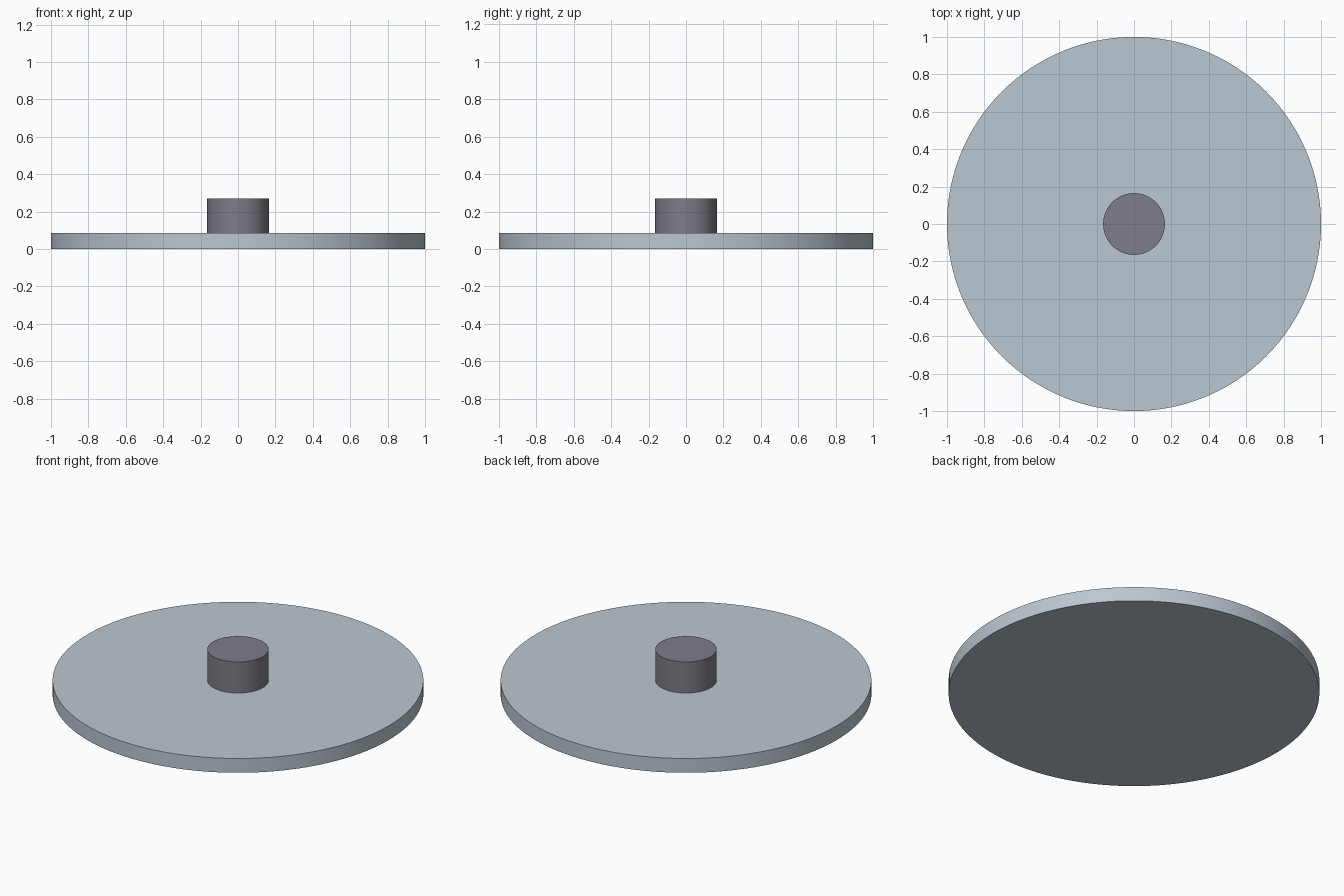
import bpy
import math

if "Cube" in bpy.data.objects:
    bpy.data.objects.remove(bpy.data.objects["Cube"])


def disc(name, radius, z0, z1, color):
    """Smooth-sided upright cylinder spanning z0 to z1."""
    bpy.ops.mesh.primitive_cylinder_add(
        vertices=128, radius=radius, depth=z1 - z0, location=(0, 0, (z0 + z1) / 2))
    ob = bpy.context.object
    ob.name = name
    bpy.ops.object.shade_smooth_by_angle(angle=math.radians(30))
    mat = bpy.data.materials.new(name + "_colour")
    mat.diffuse_color = color
    mat.use_nodes = True
    mat.node_tree.nodes["Principled BSDF"].inputs["Base Color"].default_value = mat.diffuse_color
    ob.data.materials.append(mat)
    return ob


PLATE_TOP = 0.085

# Wide flat plate
disc("plate", 1.0, 0.0, PLATE_TOP, (0.50, 0.57, 0.64, 1))

# Short central hub standing on the plate
disc("hub", 0.165, PLATE_TOP, 0.27, (0.21, 0.20, 0.24, 1))
